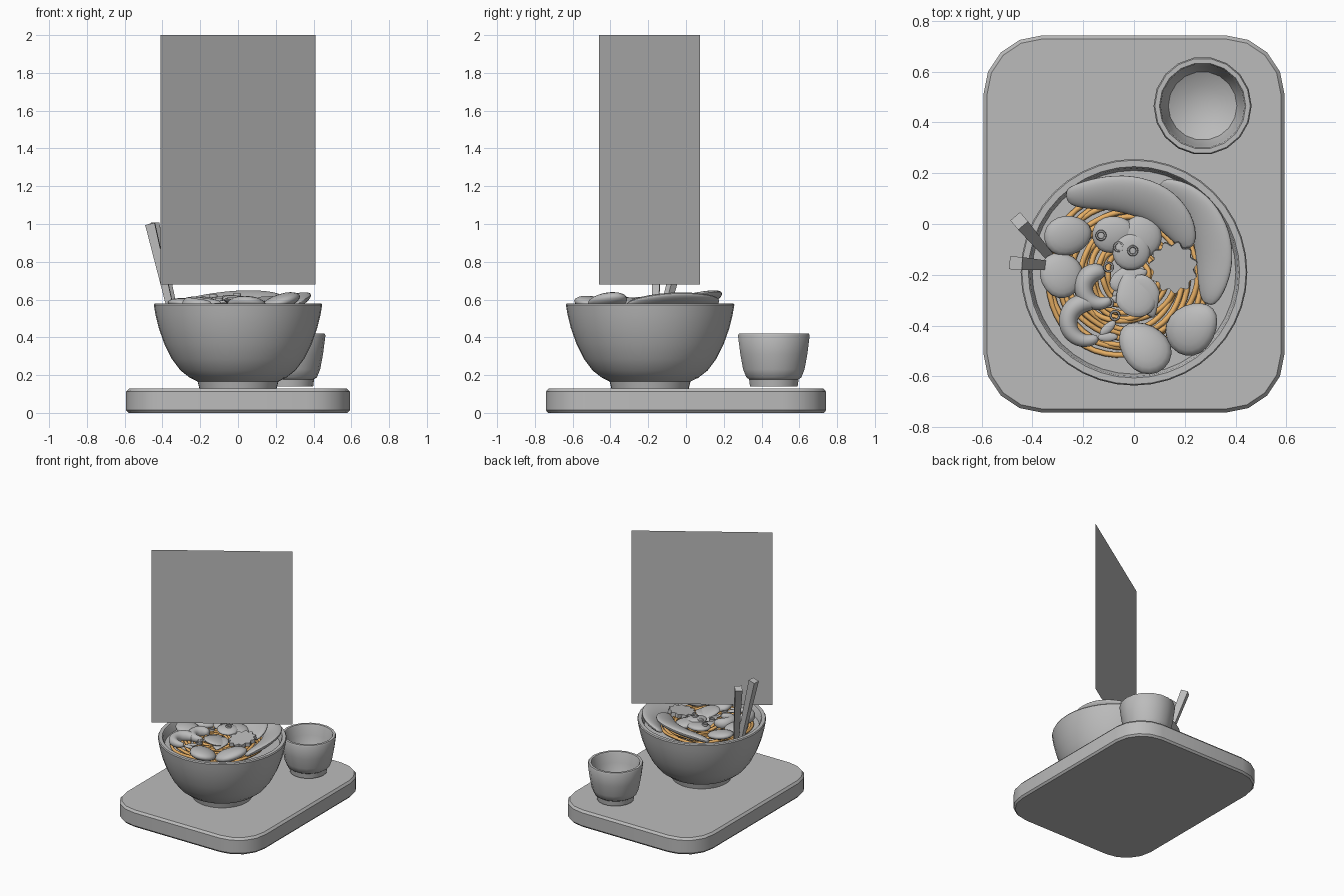
import bpy, bmesh, math, random
from mathutils import Vector, Matrix, Euler

if "Cube" in bpy.data.objects:
    bpy.data.objects.remove(bpy.data.objects["Cube"])

random.seed(4)


def material(name, rgb):
    m = bpy.data.materials.new(name)
    m.diffuse_color = (*rgb, 1)
    m.use_nodes = True
    m.node_tree.nodes["Principled BSDF"].inputs["Base Color"].default_value = m.diffuse_color
    return m


GREY = material("plain grey", (0.5, 0.5, 0.5))
TAN = material("noodle tan", (0.8, 0.43, 0.13))


def finish(name, bm, mat=GREY, angle=40, subsurf=0):
    bmesh.ops.recalc_face_normals(bm, faces=bm.faces)
    me = bpy.data.meshes.new(name)
    bm.to_mesh(me)
    bm.free()
    ob = bpy.data.objects.new(name, me)
    bpy.context.collection.objects.link(ob)
    me.materials.append(mat)
    if subsurf:
        ob.modifiers.new("smooth", 'SUBSURF').levels = subsurf
    if angle:
        bpy.ops.object.select_all(action='DESELECT')
        ob.select_set(True)
        bpy.context.view_layer.objects.active = ob
        bpy.ops.object.shade_smooth_by_angle(angle=math.radians(angle))
    return ob


def lathe(name, profile, x, y, n):
    bm = bmesh.new()
    rings = []
    for r, z in profile:
        if r == 0:
            rings.append([bm.verts.new((x, y, z))] * n)
        else:
            rings.append([bm.verts.new((x + r * math.cos(2 * math.pi * i / n),
                                        y + r * math.sin(2 * math.pi * i / n), z)) for i in range(n)])
    for a, b in zip(rings, rings[1:]):
        for i in range(n):
            j = (i + 1) % n
            vs = list(dict.fromkeys((a[i], a[j], b[j], b[i])))
            bm.faces.new(vs)
    return finish(name, bm)


def sweep(bm, pts, n=8, tilt=0.0, closed=False, phase=0.0):
    """Tube through (x, y, z, half_width, half_thickness); positive tilt lifts its left side."""
    rings, m = [], len(pts)
    for k, p in enumerate(pts):
        a = pts[(k - 1) % m] if closed else pts[max(k - 1, 0)]
        b = pts[(k + 1) % m] if closed else pts[min(k + 1, m - 1)]
        t = (Vector(b[:3]) - Vector(a[:3])).normalized()
        side = Vector((0, 0, 1)).cross(t).normalized()
        up = t.cross(side)
        s2 = side * math.cos(tilt) + up * math.sin(tilt)
        u2 = up * math.cos(tilt) - side * math.sin(tilt)
        ring = []
        for i in range(n):
            q = 2 * math.pi * i / n + phase
            ring.append(bm.verts.new(Vector(p[:3]) + s2 * p[3] * math.cos(q) + u2 * p[4] * math.sin(q)))
        rings.append(ring)
    pairs = list(zip(rings, rings[1:])) + ([(rings[-1], rings[0])] if closed else [])
    for a, b in pairs:
        for i in range(n):
            bm.faces.new((a[i], a[(i + 1) % n], b[(i + 1) % n], b[i]))
    if not closed:
        bm.faces.new(rings[0])
        bm.faces.new(rings[-1])


def blob(name, loc, size, rot=(0, 0, 0), taper=0.0, point=0.0):
    """Flattened egg shape; taper narrows the +x end, point sharpens it."""
    bm = bmesh.new()
    bmesh.ops.create_uvsphere(bm, u_segments=20, v_segments=10, radius=1)
    for v in bm.verts:
        v.co.y *= (1 - taper * v.co.x) * (1 - point * max(v.co.x, 0))
    bm.transform(Matrix.Translation(loc) @ Euler(rot).to_matrix().to_4x4() @ Matrix.Diagonal((*size, 1)))
    return finish(name, bm, angle=60)


# Tray: rounded rectangle with small bevels
bm = bmesh.new()
R, HX, HY = 0.23, 0.592, 0.742
layers = []
for inset, z in ((0.012, 0), (0, 0.014), (0, 0.112), (0.014, 0.128)):
    ring = []
    for k, (sx, sy) in enumerate(((1, 1), (-1, 1), (-1, -1), (1, -1))):
        for s in range(5):
            a = math.pi / 2 * (k + s / 4)
            ring.append(bm.verts.new((sx * (HX - R) + (R - inset) * math.cos(a),
                                      sy * (HY - R) + (R - inset) * math.sin(a), z)))
    layers.append(ring)
for a, b in zip(layers, layers[1:]):
    for i in range(20):
        bm.faces.new((a[i], a[(i + 1) % 20], b[(i + 1) % 20], b[i]))
bm.faces.new(layers[0])
bm.faces.new(layers[-1])
finish("tray", bm, angle=25)

# Bowl, broth and cup
BY = -0.19
lathe("bowl", [(0, 0.13), (0.205, 0.13), (0.214, 0.166), (0.255, 0.186), (0.305, 0.225), (0.35, 0.285),
               (0.39, 0.365), (0.42, 0.45), (0.437, 0.52), (0.446, 0.572), (0.441, 0.58), (0.416, 0.58),
               (0.41, 0.572), (0.395, 0.48), (0.36, 0.37), (0.29, 0.26), (0.2, 0.2), (0, 0.19)], 0, BY, 40)
lathe("broth", [(0.401, 0.515), (0, 0.515)], 0, BY, 40)
lathe("cup", [(0, 0.14), (0.128, 0.14), (0.133, 0.178), (0.148, 0.188), (0.165, 0.23), (0.18, 0.31),
              (0.193, 0.41), (0.188, 0.42), (0.17, 0.42), (0.165, 0.41), (0.157, 0.34), (0.135, 0.28),
              (0.08, 0.25), (0, 0.24)], 0.27, 0.465, 18)

# Noodles: wobbly concentric strands
bm = bmesh.new()
for k in range(12):
    r, ph = 0.08 + 0.0215 * k, random.uniform(0, 6.28)
    pts = []
    for i in range(48):
        a = 2 * math.pi * i / 48
        rr = r + 0.008 * math.sin(3 * a + ph)
        pts.append((-0.03 + rr * math.cos(a), -0.2 + rr * math.sin(a),
                    0.55 - 0.02 * (r / 0.32) ** 2 + 0.008 * math.sin(4 * a + ph), 0.011, 0.011))
    sweep(bm, pts, n=6, closed=True)
finish("noodles", bm, TAN, angle=70)

# Two long meat slices leaning on the back of the bowl
slices = {
    "meat_slice_back": ([(-0.27, 0.11, 0.58, 0.03, 0.015), (-0.22, 0.11, 0.59, 0.06, 0.025),
                         (-0.11, 0.125, 0.6, 0.08, 0.03), (0.01, 0.115, 0.61, 0.095, 0.03),
                         (0.12, 0.065, 0.605, 0.095, 0.03), (0.19, -0.02, 0.595, 0.075, 0.026),
                         (0.22, -0.1, 0.58, 0.03, 0.015)], 0.4),
    "meat_slice_right": ([(0.1, 0.16, 0.575, 0.03, 0.015), (0.18, 0.125, 0.585, 0.065, 0.025),
                          (0.26, 0.055, 0.59, 0.085, 0.028), (0.31, -0.05, 0.595, 0.095, 0.028),
                          (0.32, -0.16, 0.585, 0.09, 0.028), (0.305, -0.26, 0.575, 0.065, 0.025),
                          (0.29, -0.32, 0.56, 0.03, 0.015)], 0.5)}
for name, (pts, tilt) in slices.items():
    bm = bmesh.new()
    sweep(bm, pts, tilt=tilt)
    finish(name, bm, angle=60, subsurf=2)

# Eggs and round pieces
blob("egg_front", (0.04, -0.485, 0.575), (0.115, 0.092, 0.04), (0.2, 0.1, 2.35), 0.15)
blob("egg_right", (0.23, -0.41, 0.59), (0.115, 0.095, 0.04), (-0.15, -0.25, 0.75), 0.15)
blob("round_piece_1", (-0.26, -0.045, 0.575), (0.095, 0.078, 0.03), (0.1, 0.15, 0.2), 0.1)
blob("round_piece_2", (-0.285, -0.2, 0.575), (0.085, 0.09, 0.03), (0, 0.15, 0.4), 0.1)
blob("round_piece_3", (-0.08, -0.04, 0.59), (0.085, 0.072, 0.026), (0.1, 0, 0.2), 0.1)
blob("round_piece_4", (-0.01, -0.11, 0.6), (0.075, 0.072, 0.022), (0.1, 0.05, 0.4))
blob("round_piece_5", (0.03, -0.05, 0.585), (0.08, 0.085, 0.026), (0, 0.1, 0))

# Scalloped flower slice
bm = bmesh.new()
sides = []
for z in (-0.014, 0.014):
    sides.append([bm.verts.new(((0.088 + 0.009 * math.cos(11 * a)) * math.cos(a),
                                (0.095 + 0.009 * math.cos(11 * a)) * math.sin(a), z))
                  for a in (2 * math.pi * i / 66 for i in range(66))])
for i in range(66):
    j = (i + 1) % 66
    bm.faces.new((sides[0][i], sides[0][j], sides[1][j], sides[1][i]))
for s in sides:
    bm.faces.new(s)
bm.transform(Matrix.Translation((0.155, -0.17, 0.59)) @ Euler((0.12, -0.1, 0.2)).to_matrix().to_4x4())
finish("flower_slice", bm)

# Leaves
blob("leaf_1", (0.005, -0.275, 0.585), (0.095, 0.085, 0.02), (0.2, 0.1, 2.0), 0, 0.5)
blob("leaf_2", (0.045, -0.285, 0.575), (0.09, 0.06, 0.016), (0.1, 0.1, -1.2), 0, 0.6)
blob("leaf_3", (-0.02, -0.215, 0.57), (0.08, 0.05, 0.016), (0, 0.1, 0.4), 0, 0.6)

# Shrimps: tapered curls with a flat tail
for k, (cx, cy, r, rot) in enumerate(((-0.135, -0.25, 0.066, 0.3), (-0.185, -0.385, 0.078, 0.15))):
    bm = bmesh.new()
    pts = []
    for i in range(9):
        a = rot + 0.9 + 4.3 * i / 8
        w = (0.022, 0.04, 0.046, 0.044, 0.042, 0.038, 0.033, 0.027, 0.018)[i]
        pts.append((cx + r * math.cos(a), cy + r * math.sin(a), 0.575, w, w))
    sweep(bm, pts)
    finish(f"shrimp_{k + 1}", bm, angle=60, subsurf=2)
    ex, ey = pts[-1][:2]
    for s in (-0.35, 0.35):
        blob(f"shrimp_{k + 1}_tail_{'a' if s < 0 else 'b'}", (ex + 0.035, ey + 0.02 + s * 0.05, 0.572),
             (0.04, 0.018, 0.01), (0, 0, 0.4 + s))

# Spring onion rings
for k, (x, y, z) in enumerate(((-0.13, -0.045, 0.618), (-0.06, -0.09, 0.615), (-0.005, -0.105, 0.625),
                               (-0.1, -0.17, 0.6), (-0.075, -0.36, 0.575), (-0.1, -0.31, 0.575))):
    bm = bmesh.new()
    sweep(bm, [(x + 0.017 * math.cos(a), y + 0.017 * math.sin(a), z, 0.005, 0.009)
               for a in (2 * math.pi * i / 14 for i in range(14))], n=6, closed=True)
    finish(f"onion_ring_{k + 1}", bm)

# Chopsticks: square, tapering downwards
for name, top, low in (("chopstick_back", (-0.452, 0.012, 1.0), (-0.335, -0.125, 0.5)),
                       ("chopstick_front", (-0.465, -0.154, 1.0), (-0.345, -0.162, 0.5))):
    bm = bmesh.new()
    sweep(bm, [(*top, 0.036, 0.036), (*low, 0.024, 0.024)], n=4, phase=math.pi / 4)
    finish(name, bm, angle=0)

# Upright steam panel, a single diagonal sheet
bm = bmesh.new()
bm.faces.new([bm.verts.new(p) for p in ((-0.41, -0.46, 0.68), (0.41, 0.075, 0.68),
                                        (0.41, 0.075, 2.0), (-0.41, -0.46, 2.0))])
finish("steam_panel", bm, angle=0)
